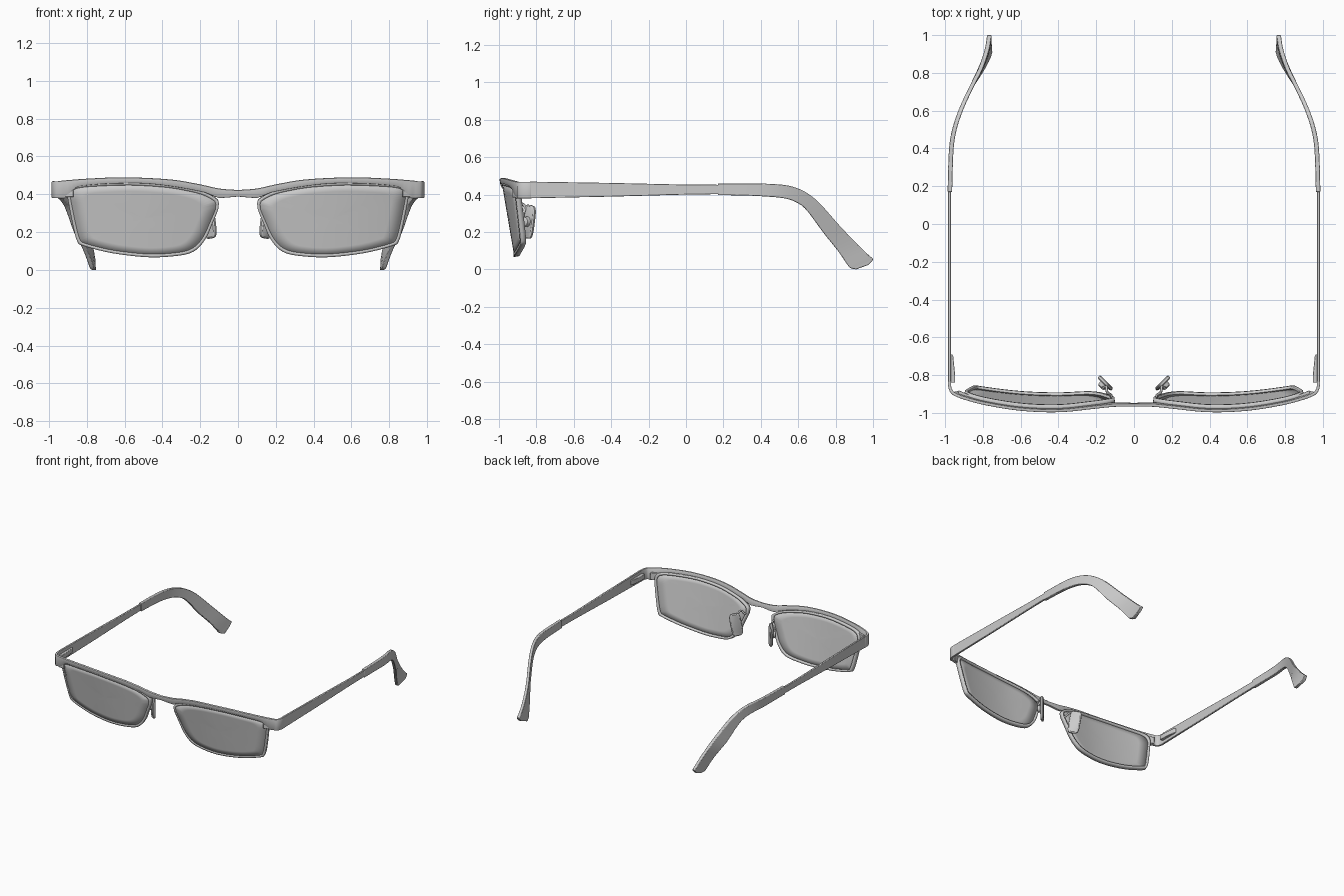
import bpy, math
from mathutils import Vector, Matrix

if "Cube" in bpy.data.objects:
    bpy.data.objects.remove(bpy.data.objects["Cube"])


def interp(table, t):
    """Smooth interpolation through (t, value) pairs."""
    n = len(table)
    t = min(max(t, table[0][0]), table[-1][0])
    i = next(k for k in range(n - 1) if t <= table[k + 1][0])

    def slope(k):
        a, b = table[max(k - 1, 0)], table[min(k + 1, n - 1)]
        return (b[1] - a[1]) / (b[0] - a[0])
    (t0, v0), (t1, v1) = table[i], table[i + 1]
    h = t1 - t0
    u = (t - t0) / h
    return ((2*u**3 - 3*u*u + 1) * v0 + (u**3 - 2*u*u + u) * h * slope(i)
            + (3*u*u - 2*u**3) * v1 + (u**3 - u*u) * h * slope(i + 1))


def smooth_path(pts, steps, closed=False):
    """Catmull-Rom resampling of a point list."""
    n = len(pts)
    P = [Vector(p) for p in pts]
    get = (lambda k: P[k % n]) if closed else (lambda k: P[min(max(k, 0), n - 1)])
    out = []
    for i in range(n if closed else n - 1):
        a, b, c, d = (get(i + k) for k in (-1, 0, 1, 2))
        for s in range(steps):
            u = s / steps
            out.append(0.5 * (2*b + (c - a)*u + (2*a - 5*b + 4*c - d)*u*u + (3*b - a - 3*c + d)*u**3))
    return out if closed else out + [P[-1]]


def add(name, verts, faces, solid=0, bevel=0, mirror=True):
    me = bpy.data.meshes.new(name)
    me.from_pydata([tuple(v) for v in verts], [], faces)
    me.update()
    ob = bpy.data.objects.new(name, me)
    bpy.context.collection.objects.link(ob)
    bpy.ops.object.select_all(action='DESELECT')
    bpy.context.view_layer.objects.active = ob
    ob.select_set(True)
    if mirror:
        ob.modifiers.new("mirror", 'MIRROR')
    if solid:
        m = ob.modifiers.new("solid", 'SOLIDIFY')
        m.thickness, m.offset = solid, -1
    if bevel:
        m = ob.modifiers.new("bevel", 'BEVEL')
        m.width, m.segments, m.limit_method, m.angle_limit = bevel, 2, 'ANGLE', math.radians(50)
    bpy.ops.object.shade_smooth_by_angle(angle=math.radians(35))
    return ob


def loft(name, sections, **kw):
    """Skin equal-length loops and cap both ends."""
    n = len(sections[0])
    verts = [v for s in sections for v in s]
    faces = [(i*n + k, i*n + (k+1) % n, (i+1)*n + (k+1) % n, (i+1)*n + k)
             for i in range(len(sections) - 1) for k in range(n)]
    faces += [tuple(range(n))[::-1], tuple(range(len(verts) - n, len(verts)))]
    return add(name, verts, faces, **kw)


# Front surface: wrap curve in plan plus backward tilt of the lower edge
WRAP = [(0, -.978), (.1, -.977), (.2, -.983), (.4, -.997), (.6, -.988), (.8, -.957), (.92, -.925), (.96, -.908)]


def front_y(x, z):
    return interp(WRAP, x) + .17 * (.48 - z)


# Brow bar with bridge, wrapping round the corners to the temples
TOP = [(0, .42), (.1, .428), (.2, .45), (.35, .475), (.6, .487), (.8, .48), (.98, .466)]
BOT = [(0, .387), (.1, .38), (.13, .39), (.18, .41), (.39, .447), (.57, .458), (.84, .442), (.88, .415), (.9, .382), (.98, .38)]
verts = []
for i in range(48):
    x = .94 * i / 47
    for z in (interp(BOT, x), interp(TOP, x)):
        verts.append((x, front_y(x, z), z))
for x, y in ((.962, -.903), (.974, -.889), (.982, -.87), (.985, -.85), (.985, -.828)):
    verts += [(x, y, .38), (x, y, .467)]
faces = [(2*i, 2*i + 2, 2*i + 3, 2*i + 1) for i in range(len(verts)//2 - 1)]
add("brow_bar", verts, faces, solid=.016, bevel=.003)

# Lens outline, seen from the front
OUT = [(.11, .372), (.18, .41), (.28, .435), (.39, .452), (.57, .463), (.74, .458), (.84, .45), (.885, .435),
       (.902, .40), (.894, .34), (.87, .22), (.85, .15), (.822, .128), (.70, .095), (.58, .076), (.457, .066),
       (.34, .072), (.256, .087), (.205, .12), (.165, .175), (.135, .245), (.108, .31), (.102, .34)]
outline = smooth_path([(x, z, 0) for x, z in OUT[::-1]], 3, closed=True)
C = Vector((.5, .27, 0))
N = len(outline)


def inset(p, d):
    v = p - C
    return C + Vector((v.x * (1 - d/.4), v.y * (1 - d/.2), 0))


def rings(loops, dy):
    v = [(p.x, front_y(p.x, p.y) + dy, p.y) for lp in loops for p in lp]
    f = [(i*N + k, i*N + (k+1) % N, (i+1)*N + (k+1) % N, (i+1)*N + k)
         for i in range(len(loops) - 1) for k in range(N)]
    return v, f


v, f = rings([outline, [inset(p, .016) for p in outline]], .006)
add("lens_rim", v, f, solid=.03)

loops = [[C + (inset(p, .012) - C) * s for p in outline] for s in (1, .8, .6, .4, .2, .03)]
v, f = rings(loops, .009)
f.append(tuple(range(len(v) - N, len(v))))
add("lens", v, f, solid=.014)

# Temple arms: thin straight plates
T = [(-.835, .469, .38), (-.4, .462, .389), (0, .453, .40), (.25, .452, .403)]
loft("temple_arm", [[(.984, y, b), (.984, y, t), (.969, y, t), (.969, y, b)] for y, t, b in T], bevel=.003)

# Hinges inside the front corners
loft("hinge", [[(x, y, .405), (x, y, .442), (.975, y, .442), (.975, y, .405)]
               for x, y in ((.947, -.84), (.947, -.80), (.957, -.70), (.962, -.69))], bevel=.003)
# Link joining the corner to the rim
loft("rim_link", [[(x, y, .385), (x, y, .44), (x, y + .025, .44), (x, y + .025, .385)]
                  for x, y in ((.87, -.93), (.93, -.905))], bevel=.003)

# Temple sleeves: bend down behind the ear and inward
INWARD = [(.17, .987), (.4, .979), (.5, .963), (.61, .926), (.725, .873), (.82, .825), (.926, .79), (1.0, .778)]
PAIRS = [(.17, .459, .17, .397), (.32, .459, .31, .395), (.45, .457, .42, .39), (.55, .447, .53, .379),
         (.63, .418, .60, .353), (.71, .358, .65, .31), (.82, .235, .735, .195), (.92, .13, .815, .095),
         (.98, .073, .865, .022), (1.0, .054, .882, .006), (.975, .024, .91, 0)]
ups = smooth_path([(a, b, 0) for a, b, c, d in PAIRS], 4)
downs = smooth_path([(c, d, 0) for a, b, c, d in PAIRS], 4)
sections = []
for u, d in zip(ups, downs):
    loop = []
    for p, shift in ((d, 0), (u, 0), (u, .024), (d, .024)):
        lean = .022 * max(0, (.2 - p.y) / .2) if p is d else 0
        loop.append((interp(INWARD, p.x) - lean - shift, p.x, max(p.y, 0)))
    sections.append(loop)
loft("temple_sleeve", sections, bevel=.005)

# Nose pads: rounded plates turned towards the nose, with a mount boss
place = (Matrix.Translation((.152, -.842, .255)) @ Matrix.Rotation(math.radians(45), 4, 'Z')
         @ Matrix.Rotation(math.radians(10), 4, 'Y'))


def oval(y, w, h, e=.5):
    pts = []
    for k in range(24):
        c, s = math.cos(k * math.pi / 12), math.sin(k * math.pi / 12)
        pts.append(place @ Vector((math.copysign(abs(c)**e, c) * w, y, math.copysign(abs(s)**e, s) * h)))
    return pts


loft("nose_pad", [oval(-.011, .034, .083), oval(-.005, .042, .09), oval(.006, .042, .09), oval(.012, .034, .083)])
loft("pad_mount", [oval(-.036, .012, .014, 1), oval(-.03, .022, .024, 1), oval(-.008, .026, .028, 1)])

# Curved wires holding the pads
for side, label in ((1, "right"), (-1, "left")):
    cu = bpy.data.curves.new("pad_wire_" + label, 'CURVE')
    cu.dimensions, cu.bevel_depth, cu.bevel_resolution = '3D', .007, 2
    pts = smooth_path([(.118, -.93, .32), (.122, -.905, .325), (.14, -.895, .345), (.145, -.875, .35),
                       (.148, -.86, .33), (.165, -.87, .29), (.165, -.86, .262)], 4)
    sp = cu.splines.new('POLY')
    sp.points.add(len(pts) - 1)
    for q, p in zip(sp.points, pts):
        q.co = (p.x * side, p.y, p.z, 1)
    cu.use_fill_caps = True
    bpy.context.collection.objects.link(bpy.data.objects.new("pad_wire_" + label, cu))
